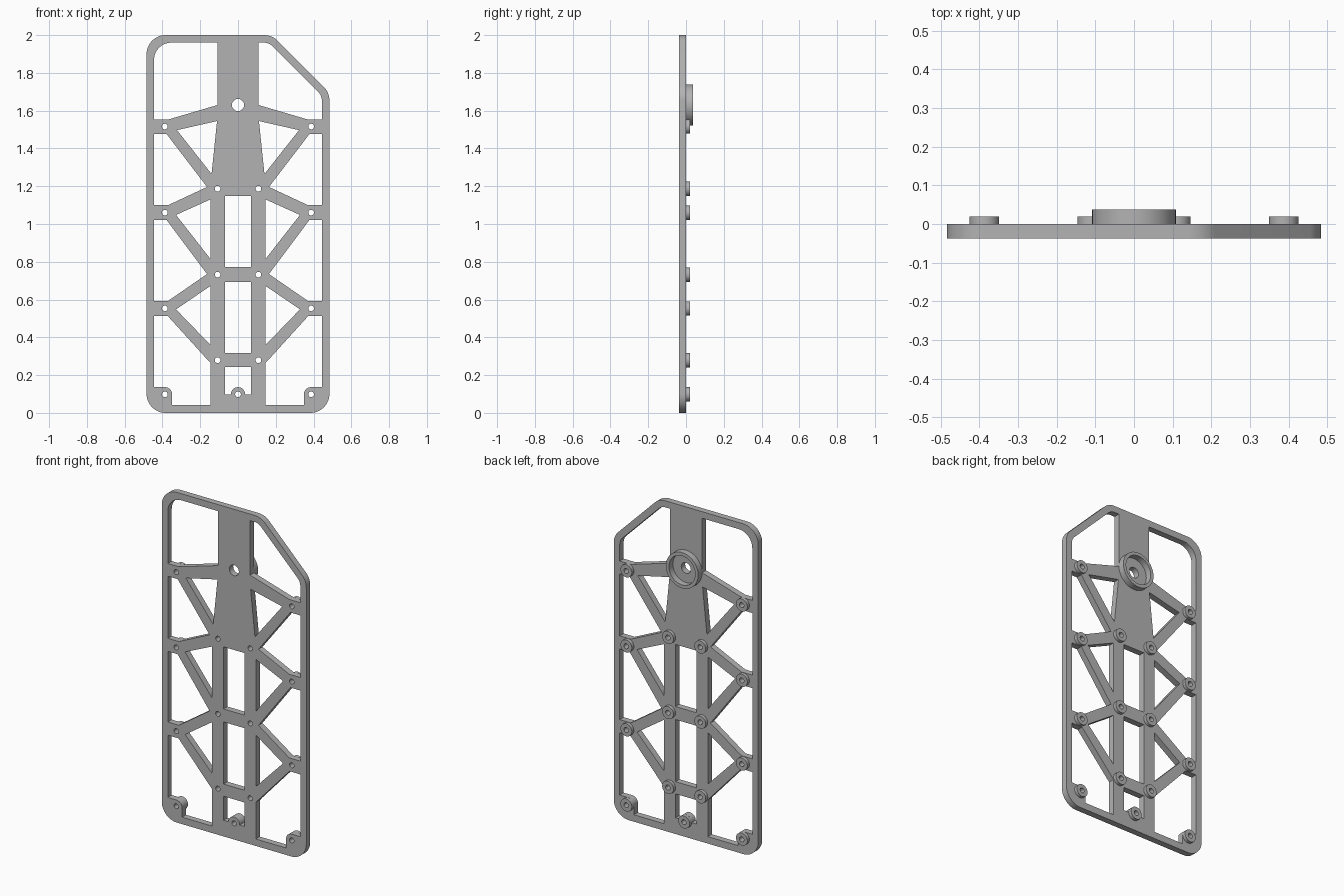
import bpy
import bmesh
from math import cos, pi, radians, sin, tan
from mathutils import Vector

cube = bpy.data.objects.get("Cube")
if cube:
    bpy.data.objects.remove(cube, do_unlink=True)

# Single flat grey for every part
grey = bpy.data.materials.new("plain_grey")
grey.use_nodes = True
grey.diffuse_color = (0.45, 0.45, 0.45, 1)
grey.node_tree.nodes["Principled BSDF"].inputs["Base Color"].default_value = grey.diffuse_color


def circle(x, z, radius, steps=32):
    return [Vector((x + radius * cos(2 * pi * i / steps), z + radius * sin(2 * pi * i / steps)))
            for i in range(steps)]


def rounded(corners, steps=10):
    """Polygon from (x, z) corners; an optional third value rounds the corner."""
    points = []
    for i, corner in enumerate(corners):
        p = Vector(corner[:2])
        if len(corner) == 2:
            points.append(p)
            continue
        radius = corner[2]
        to_prev = (Vector(corners[i - 1][:2]) - p).normalized()
        to_next = (Vector(corners[(i + 1) % len(corners)][:2]) - p).normalized()
        half = to_prev.angle(to_next) / 2
        centre = p + (to_prev + to_next).normalized() * radius / sin(half)
        start = p + to_prev * radius / tan(half) - centre
        end = p + to_next * radius / tan(half) - centre
        for k in range(steps + 1):
            points.append(centre + start.lerp(end, k / steps).normalized() * radius)
    return points


def mirrored(corners):
    return [(-c[0], *c[1:]) for c in corners]


def slab(name, loops, y_front, y_back):
    """Extrude closed loops (outline first, then holes) between two depths."""
    curve = bpy.data.curves.new(name + "_profile", "CURVE")
    curve.dimensions = "2D"
    curve.fill_mode = "BOTH"
    curve.extrude = (y_back - y_front) / 2
    for loop in loops:
        spline = curve.splines.new("POLY")
        spline.points.add(len(loop) - 1)
        for point, co in zip(spline.points, loop):
            point.co = (co.x, co.y, 0, 1)
        spline.use_cyclic_u = True
    helper = bpy.data.objects.new(name + "_profile", curve)
    bpy.context.scene.collection.objects.link(helper)
    bpy.context.view_layer.update()
    graph = bpy.context.evaluated_depsgraph_get()
    mesh = bpy.data.meshes.new_from_object(helper.evaluated_get(graph))
    bpy.data.objects.remove(helper, do_unlink=True)

    # Weld the caps to the walls and stand the slab upright
    bm = bmesh.new()
    bm.from_mesh(mesh)
    bmesh.ops.remove_doubles(bm, verts=bm.verts, dist=0.0001)
    for v in bm.verts:
        x, z, depth = v.co
        v.co = (x, (y_front + y_back) / 2 - depth, z)
    bmesh.ops.recalc_face_normals(bm, faces=bm.faces)
    bm.to_mesh(mesh)
    bm.free()
    mesh.materials.clear()
    mesh.materials.append(grey)
    obj = bpy.data.objects.new(name, mesh)
    bpy.context.scene.collection.objects.link(obj)
    bpy.ops.object.select_all(action="DESELECT")
    obj.select_set(True)
    bpy.context.view_layer.objects.active = obj
    bpy.ops.object.shade_smooth_by_angle(angle=radians(30))
    return obj


HALF, INNER, BAR, SLOT = 0.484, 0.444, 0.146, 0.07
THICK = 0.038
SCREW, BOSS = 0.015, 0.038
OUTER_X, MID_X, LOW_Z = 0.387, 0.108, 0.098
HUB_Z = 1.63

# Plate outline with one cut-off upper corner
outline = [(-HALF, 0, 0.1), (HALF, 0, 0.1), (HALF, 1.696, 0.1),
           (0.18, 2, 0.1), (-HALF, 2, 0.1)]

# Upper windows, one square and one following the cut-off corner
upper_foot = [(MID_X, HUB_Z), (0.37, 1.553), (INNER, 1.553)]
windows = [
    mirrored(upper_foot) + [(-INNER, 1.96, 0.09), (-MID_X, 1.96)],
    upper_foot + [(INNER, 1.679, 0.06), (0.163, 1.96, 0.06), (MID_X, 1.96)],
]

# Truss openings on one side, repeated on the other
side_openings = [
    [(0.323, 1.497), (0.111, 1.545), (0.14, 1.265)],
    [(0.328, 1.048), (BAR, 1.13), (BAR, 0.815)],
    [(0.328, 0.548), (BAR, 0.672), (BAR, 0.36)],
    [(INNER, 1.476), (0.378, 1.476), (0.164, 1.196), (0.37, 1.1), (INNER, 1.1)],
    [(INNER, 1.021), (0.378, 1.021), (0.164, 0.735), (0.37, 0.593), (INNER, 0.593)],
    [(INNER, 0.513), (0.372, 0.513), (0.165, 0.285), (BAR, 0.265), (BAR, 0.042),
     (0.349, 0.042), (0.349, 0.136, 0.037), (INNER, 0.136)],
]
for opening in side_openings:
    windows += [opening, mirrored(opening)]

# Centre slots; the lowest one leaves a rounded tab for its screw
for low, high in ((0.772, 1.148), (0.693, 0.317)):
    windows.append([(-SLOT, low), (SLOT, low), (SLOT, high), (-SLOT, high)])
windows.append([(-SLOT, 0.243), (SLOT, 0.243), (SLOT, LOW_Z), (BOSS, LOW_Z),
                (BOSS, 0.136, 0.037), (-BOSS, 0.136, 0.037), (-BOSS, LOW_Z), (-SLOT, LOW_Z)])

# Screw positions
screws = [(0, LOW_Z)]
for side in (-1, 1):
    screws += [(side * OUTER_X, z) for z in (1.516, 1.06, 0.553, LOW_Z)]
    screws += [(side * MID_X, z) for z in (1.187, 0.732, 0.279)]

holes = [circle(x, z, SCREW) for x, z in screws] + [circle(0, HUB_Z, 0.032)]
slab("truss_plate", [rounded(outline)] + [rounded(w) for w in windows] + holes, -THICK, 0)

# Standoff rings behind each screw hole
for number, (x, z) in enumerate(screws, 1):
    slab(f"screw_boss_{number}", [circle(x, z, BOSS), circle(x, z, SCREW)], 0, 0.02)

# Large cup rim around the hub hole
slab("hub_ring", [circle(0, HUB_Z, MID_X, 64), circle(0, HUB_Z, 0.088, 64)], 0, THICK)
